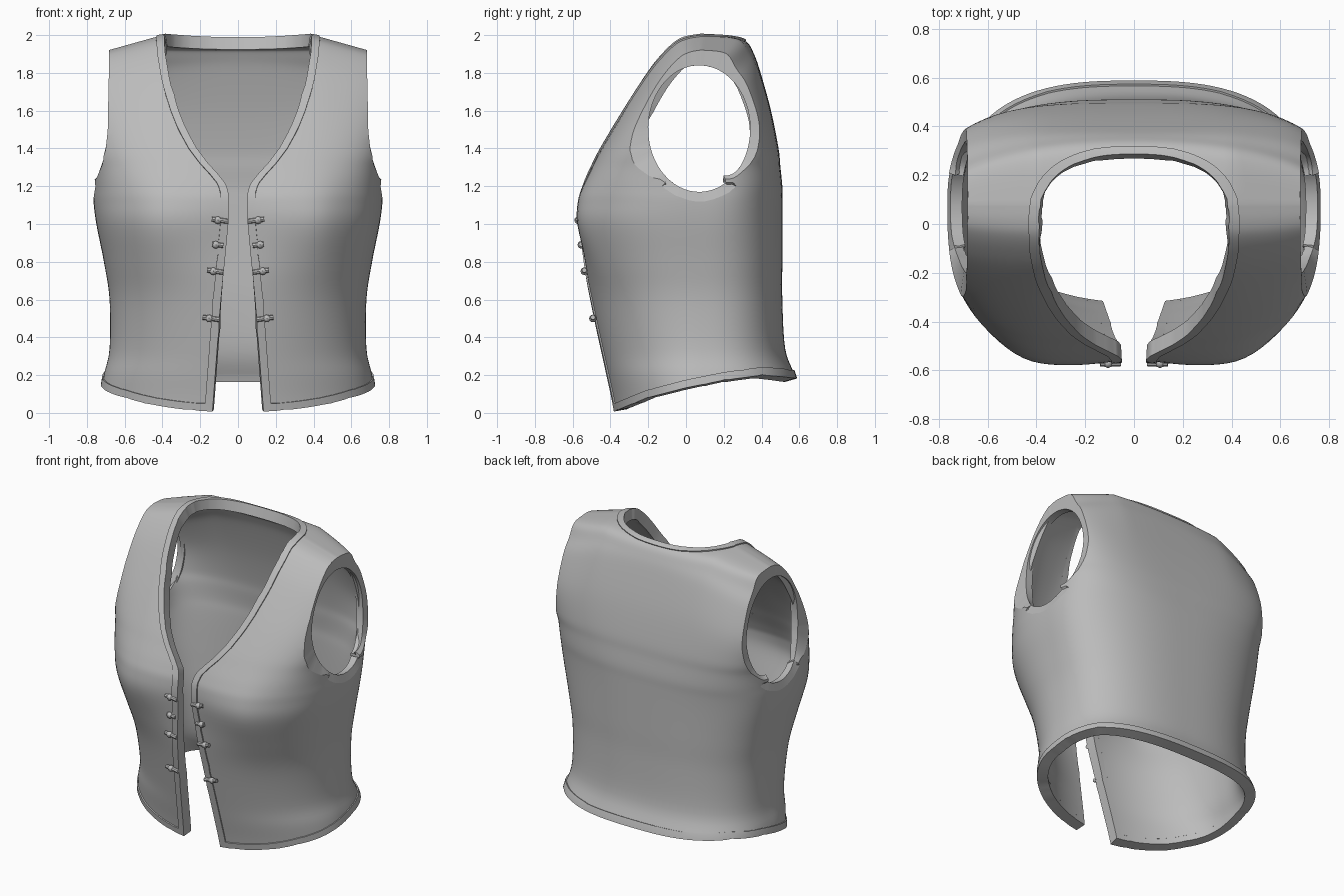
import bpy, bmesh, math
from mathutils import Vector

if "Cube" in bpy.data.objects:
    bpy.data.objects.remove(bpy.data.objects["Cube"])

mat = bpy.data.materials.new("cloth_grey")
mat.diffuse_color = (0.5, 0.5, 0.5, 1)
mat.use_nodes = True
mat.node_tree.nodes["Principled BSDF"].inputs["Base Color"].default_value = mat.diffuse_color

SEG, SUB, YC = 128, 5, 0.08
# Torso sections: height, front y, back y, half width, front and back squareness
ROWS = [(-0.06, -0.37, 0.60, 0.73, 2.0, 2.7), (0.08, -0.395, 0.60, 0.725, 2.0, 2.7),
        (0.20, -0.42, 0.575, 0.71, 2.05, 2.7), (0.34, -0.45, 0.525, 0.68, 2.1, 2.6),
        (0.60, -0.505, 0.51, 0.68, 2.25, 2.6), (0.80, -0.555, 0.51, 0.71, 2.45, 2.6),
        (1.00, -0.60, 0.51, 0.75, 2.65, 2.6), (1.12, -0.593, 0.51, 0.765, 2.7, 2.7),
        (1.20, -0.56, 0.51, 0.765, 2.9, 2.9), (1.30, -0.505, 0.50, 0.768, 3.2, 3.2),
        (1.40, -0.45, 0.49, 0.785, 3.4, 3.5), (1.60, -0.33, 0.45, 0.81, 3.8, 3.9),
        (1.80, -0.20, 0.395, 0.835, 4.1, 3.2), (1.90, -0.12, 0.36, 0.835, 4.1, 2.4),
        (1.965, -0.05, 0.32, 0.835, 3.6, 2.2), (1.99, 0.01, 0.24, 0.835, 3.4, 2.4),
        (2.00, YC, YC, 0.835, 3.0, 3.0)]


def lerp_table(table, v):
    if v <= table[0][0]:
        return table[0][1]
    for (a, p), (b, q) in zip(table, table[1:]):
        if v <= b:
            return p + (q - p) * (v - a) / (b - a)
    return table[-1][1]


def smooth(t):
    t = min(1, max(0, t))
    return t * t * (3 - 2 * t)


def bell(t):
    return math.exp(-t * t)


def catmull(a, b, c, d, t):
    return tuple(0.5 * (2*q + (r - p)*t + (2*p - 5*q + 4*r - s)*t*t + (3*q - p - 3*r + s)*t**3)
                 for p, q, r, s in zip(a, b, c, d))


def section_point(row, phi):
    z, front, back, w, nf, nb = row
    s, c = math.sin(phi), math.cos(phi)
    n = nf if c > 0 else nb
    r = (abs(s)**n + abs(c)**n) ** (-1 / n)
    x = w * r * s
    y = YC - (YC - front) * r * c if c > 0 else YC - (back - YC) * r * c
    if c > 0:  # fuller bust sides with a hollow between them
        y += (0.045 * bell(x / 0.22) - 0.02 * bell((abs(x) - 0.45) / 0.13)) * bell((z - 1.0) / 0.25)
    z -= 0.28 * max(0, abs(x) - 0.4) * smooth((z - 1.2) / 0.7)  # sloping shoulder
    return Vector((x, y, z))


# Opening outlines: each function is positive on the cloth
OPENING = [(0, 0.135), (0.6, 0.09), (1.0, 0.052), (1.16, 0.05), (1.21, 0.065), (1.26, 0.105),
           (1.32, 0.16), (1.4, 0.22), (1.5, 0.275), (1.6, 0.315), (1.75, 0.36), (1.9, 0.385), (2, 0.39)]
HEM = [(-0.40, 0.0), (-0.37, 0.01), (-0.3, 0.04), (-0.2, 0.08), (0, 0.132), (0.2, 0.172),
       (0.4, 0.198), (0.5, 0.19), (0.58, 0.18)]
ARM = [(1.12, 0.81), (1.2, 0.77), (1.3, 0.722), (1.4, 0.70), (1.5, 0.689), (1.9, 0.682)]
ARM_BAND = [(1.12, 0.762), (1.2, 0.748), (1.3, 0.718), (1.4, 0.699), (1.5, 0.688), (1.9, 0.681)]


def neck(p):
    if p.y < 0:
        return abs(p.x) - lerp_table(OPENING, p.z)
    return (((abs(p.x) / 0.39)**2.5 + (p.y / 0.285)**2.5) ** 0.4 - 1) * 0.39


def hem(p):
    return p.z - lerp_table(HEM, p.y)


def arm(p):
    if abs(p.x) < 0.5:
        return 0.69 - abs(p.x)
    oval = (math.hypot((p.y - 0.07) / 0.325, (p.z - 1.515) / 0.395) - 1) * 0.35
    oval += 0.6 * smooth((p.z - 1.2) / 0.15)  # only the bottom follows the oval
    return min(oval, lerp_table(ARM, p.z) - abs(p.x))


def split(bm, f, remove):
    """Cut the surface along f = 0, optionally removing the negative side."""
    zero = [v for v in bm.verts if abs(f(v.co)) < 0.003]
    known = set(zero)
    for e in list(bm.edges):
        a, b = e.verts
        if a in known or b in known or f(a.co) * f(b.co) > 0:
            continue
        lo, hi, sign = 0.0, 1.0, f(a.co)
        for _ in range(12):
            mid = (lo + hi) / 2
            if f(a.co.lerp(b.co, mid)) * sign > 0:
                lo = mid
            else:
                hi = mid
        zero.append(bmesh.utils.edge_split(e, a, lo)[1])
    bmesh.ops.connect_verts(bm, verts=zero)
    if remove:
        bad = [g for g in bm.faces if f(g.calc_center_median()) < 0]
        bmesh.ops.delete(bm, geom=bad, context='FACES')


# Torso surface
bm = bmesh.new()
rings = []
for i in range(len(ROWS) - 1):
    quad = [ROWS[max(0, min(len(ROWS) - 1, i + k))] for k in (-1, 0, 1, 2)]
    rings += [catmull(*quad, j / SUB) for j in range(SUB)]
rings.append(ROWS[-1])
grid = [[bm.verts.new(section_point(r, 2 * math.pi * k / SEG)) for k in range(SEG)] for r in rings]
for lower, upper in zip(grid, grid[1:]):
    for k in range(SEG):
        m = (k + 1) % SEG
        bm.faces.new((lower[k], lower[m], upper[m], upper[k]))
bmesh.ops.remove_doubles(bm, verts=bm.verts, dist=0.0005)
bmesh.ops.recalc_face_normals(bm, faces=bm.faces)

# Neck and front opening, hem, armholes, then the inner lines of the trim
for f in (neck, hem, arm):
    split(bm, f, True)
TRIM = 0.042
split(bm, lambda p: neck(p) - TRIM, False)
split(bm, lambda p: hem(p) - TRIM, False)


def finish(obj):
    obj.data.materials.append(mat)
    bpy.ops.object.select_all(action='DESELECT')
    bpy.context.view_layer.objects.active = obj
    obj.select_set(True)
    for mod in list(obj.modifiers):
        bpy.ops.object.modifier_apply(modifier=mod.name)
    bpy.ops.object.shade_smooth_by_angle(angle=math.radians(35))


def thick_object(name, part, thickness):
    me = bpy.data.meshes.new(name)
    part.to_mesh(me)
    part.free()
    obj = bpy.data.objects.new(name, me)
    bpy.context.collection.objects.link(obj)
    mod = obj.modifiers.new("thickness", 'SOLIDIFY')
    mod.thickness, mod.offset = thickness, -1
    finish(obj)


def shell(name, keep_trim, raise_by, thickness):
    part = bm.copy()
    part.normal_update()
    bad = [g for g in part.faces
           if (min(neck(c := g.calc_center_median()), hem(c)) < TRIM) != keep_trim]
    for v in part.verts:
        v.co += v.normal * raise_by
    bmesh.ops.delete(part, geom=bad, context='FACES')
    thick_object(name, part, thickness)


shell("vest_body", False, 0.0, 0.06)
shell("edge_trim", True, 0.008, 0.068)

# Flat bands running from each armhole edge in to a smaller oval
for side in (-1, 1):
    band = bmesh.new()
    made = {}

    def pair(v):
        if v not in made:
            dy, dz = v.co.y - 0.07, v.co.z - 1.505
            k = min(0.93, 1 / math.hypot(dy / 0.27, dz / 0.335))
            z = 1.505 + dz * k
            made[v] = (band.verts.new(v.co),
                       band.verts.new((side * lerp_table(ARM_BAND, z), 0.07 + dy * k, z)))
        return made[v]

    for e in bm.edges:
        a, b = e.verts
        if e.is_boundary and all(v.co.x * side > 0.5 and 1.05 < v.co.z < 1.95 for v in (a, b)):
            (ao, ai), (bo, bi) = pair(a), pair(b)
            band.faces.new((ao, bo, bi, ai))
    for g in band.faces:
        g.normal_update()
        if g.normal.x * side < 0:
            g.normal_flip()
    thick_object("armhole_band", band, 0.05)

# Small toggles and loops down both front edges
FRONT = [(r[0], r[1]) for r in ROWS[:9]]
for z, length in ((1.02, 0.085), (0.89, 0.06), (0.75, 0.085), (0.50, 0.09)):
    for side in (-1, 1):
        x = side * (lerp_table(OPENING, z) + 0.045)
        y = lerp_table(FRONT, z) + 0.038 * bell((z - 1.0) / 0.25) - 0.01
        bpy.ops.mesh.primitive_cylinder_add(vertices=8, radius=0.013, depth=length,
                                            location=(x, y, z),
                                            rotation=(0, math.radians(90 - 8 * side), 0))
        bpy.context.object.name = "toggle"
        finish(bpy.context.object)
        bpy.ops.mesh.primitive_uv_sphere_add(segments=8, ring_count=6, radius=0.02,
                                             location=(x + side * 0.01, y, z))
        bpy.context.object.name = "toggle_knot"
        finish(bpy.context.object)
bm.free()
